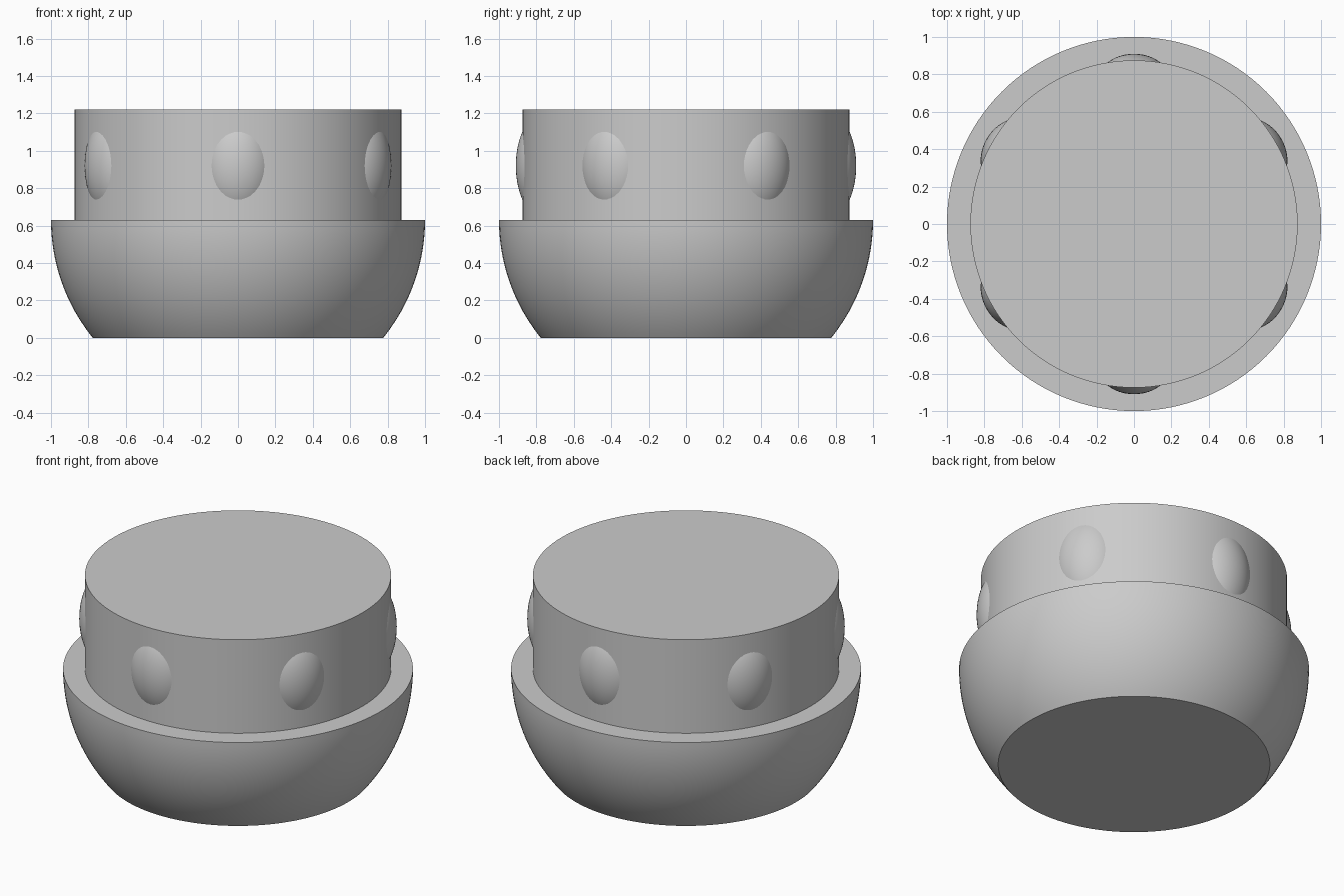
import bpy
import math

cube = bpy.data.objects.get("Cube")
if cube:
    bpy.data.objects.remove(cube, do_unlink=True)

RIM_Z, TOP_Z = 0.63, 1.22
BODY_R = 0.875

grey = bpy.data.materials.new("light grey")
grey.use_nodes = True
colour = (0.6, 0.6, 0.6, 1)
grey.diffuse_color = colour
grey.node_tree.nodes["Principled BSDF"].inputs["Base Color"].default_value = colour


def finish(obj, name):
    obj.name = name
    obj.data.materials.append(grey)
    bpy.ops.object.shade_smooth_by_angle(angle=math.radians(30))
    return obj


# Bowl: rounded base with a flat foot and a flat rim, spun from a profile
def bowl(steps=20, sides=128):
    start = math.asin(RIM_Z)
    profile = []
    for i in range(steps + 1):
        a = -start * (1 - i / steps)
        profile.append((math.cos(a), RIM_Z + math.sin(a)))
    verts, faces = [], []
    for r, z in profile:
        for s in range(sides):
            t = math.tau * s / sides
            verts.append((r * math.cos(t), r * math.sin(t), z))
    for i in range(steps):
        for s in range(sides):
            a, b = i * sides + s, i * sides + (s + 1) % sides
            faces.append((a, b, b + sides, a + sides))
    faces.append(tuple(reversed(range(sides))))
    faces.append(tuple(range(steps * sides, (steps + 1) * sides)))
    mesh = bpy.data.meshes.new("bowl")
    mesh.from_pydata(verts, [], faces)
    obj = bpy.data.objects.new("bowl", mesh)
    bpy.context.collection.objects.link(obj)
    bpy.ops.object.select_all(action="DESELECT")
    obj.select_set(True)
    bpy.context.view_layer.objects.active = obj
    finish(obj, "bowl")


bowl()

# Drum standing on the rim
bpy.ops.mesh.primitive_cylinder_add(vertices=128, radius=BODY_R, depth=TOP_Z - RIM_Z,
                                    location=(0, 0, (TOP_Z + RIM_Z) / 2))
finish(bpy.context.object, "drum")

# Six oval grip bumps around the drum
for k in range(6):
    angle = math.radians(90 + 60 * k)
    bpy.ops.mesh.primitive_uv_sphere_add(
        segments=48, ring_count=32, radius=1,
        location=(0.75 * math.cos(angle), 0.75 * math.sin(angle), 0.92),
        rotation=(0, 0, angle))
    bump = bpy.context.object
    bump.scale = (0.16, 0.2, 0.285)
    # Taller ellipsoid than the drum would poke through, so it tapers inside it
    bump.scale.z = 0.29
    finish(bump, f"grip_bump_{k + 1}")
